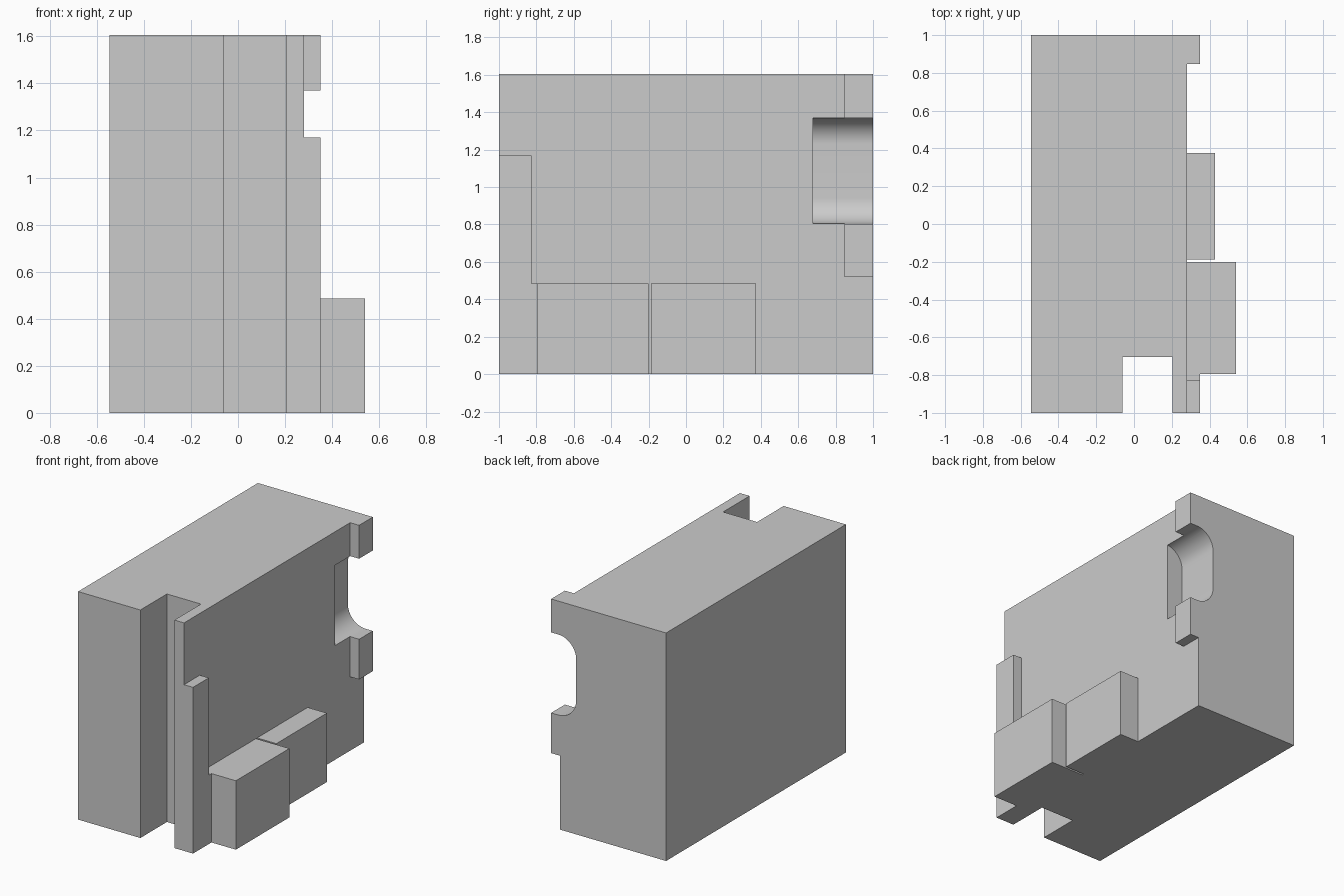
import bpy
import bmesh
import math
from mathutils import Vector

if "Cube" in bpy.data.objects:
    bpy.data.objects.remove(bpy.data.objects["Cube"])

grey = bpy.data.materials.new("light grey")
grey.diffuse_color = (0.6, 0.6, 0.6, 1)
grey.use_nodes = True
grey.node_tree.nodes["Principled BSDF"].inputs["Base Color"].default_value = grey.diffuse_color


def prism(name, profile, direction):
    """Extrude a closed polygon of 3D points along a direction."""
    bm = bmesh.new()
    face = bm.faces.new([bm.verts.new(p) for p in profile])
    out = bmesh.ops.extrude_face_region(bm, geom=[face])
    verts = [g for g in out["geom"] if isinstance(g, bmesh.types.BMVert)]
    bmesh.ops.translate(bm, verts=verts, vec=Vector(direction))
    bmesh.ops.recalc_face_normals(bm, faces=bm.faces)
    mesh = bpy.data.meshes.new(name)
    bm.to_mesh(mesh)
    bm.free()
    mesh.materials.append(grey)
    ob = bpy.data.objects.new(name, mesh)
    bpy.context.collection.objects.link(ob)
    return ob


def block(name, x, y, z):
    base = [(x[0], y[0], z[0]), (x[1], y[0], z[0]), (x[1], y[1], z[0]), (x[0], y[1], z[0])]
    return prism(name, base, (0, 0, z[1] - z[0]))


def combine(target, tool, operation):
    """Apply a boolean and remove the tool object."""
    mod = target.modifiers.new("combine", 'BOOLEAN')
    mod.operation, mod.object, mod.solver = operation, tool, 'EXACT'
    bpy.context.view_layer.update()
    graph = bpy.context.evaluated_depsgraph_get()
    mesh = bpy.data.meshes.new_from_object(target.evaluated_get(graph))
    target.modifiers.clear()
    target.data = mesh
    bpy.data.objects.remove(tool)


TOP, SIDE, SINK = 1.605, 0.28, 0.24

# Main body, a plan outline with the full-height slot in the front
plan = [(-0.545, -1), (-0.06, -1), (-0.06, -0.705), (0.205, -0.705), (0.205, -1),
        (SIDE, -1), (SIDE, 1), (-0.545, 1)]
body = prism("body", [(x, y, 0) for x, y in plan], (0, 0, TOP))

# Raised strips and blocks on the right side, sunk slightly into the body
parts = [
    ("front_strip", 0.35, (-1, -0.825), (0, 1.17)),
    ("front_strip_foot", 0.35, (-0.86, -0.75), (0, 0.485)),
    ("large_block", 0.54, (-0.795, -0.2), (0, 0.485)),
    ("small_block", 0.43, (-0.187, 0.375), (0, 0.485)),
    ("rear_strip", 0.35, (0.847, 1), (0.52, TOP)),
]
for name, x_out, y, z in parts:
    combine(body, block(name, (SINK, x_out), y, z), 'UNION')

# Rounded notch in the rear right corner
x_in, z_low, z_high, r = 0.155, 0.803, 1.37, 0.14
notch = [(0.6, z_low)]
for centre_z, start in ((z_low + r, 270), (z_high - r, 180)):
    for i in range(17):
        a = math.radians(start - 90 * i / 16)
        notch.append((x_in + r + r * math.cos(a), centre_z + r * math.sin(a)))
notch.append((0.6, z_high))
cutter = prism("notch_cutter", [(x, 0.68, z) for x, z in notch], (0, 0.5, 0))
combine(body, cutter, 'DIFFERENCE')

# Smooth only the notch curves
bpy.context.view_layer.objects.active = body
body.select_set(True)
bpy.ops.object.shade_smooth_by_angle(angle=math.radians(30))
